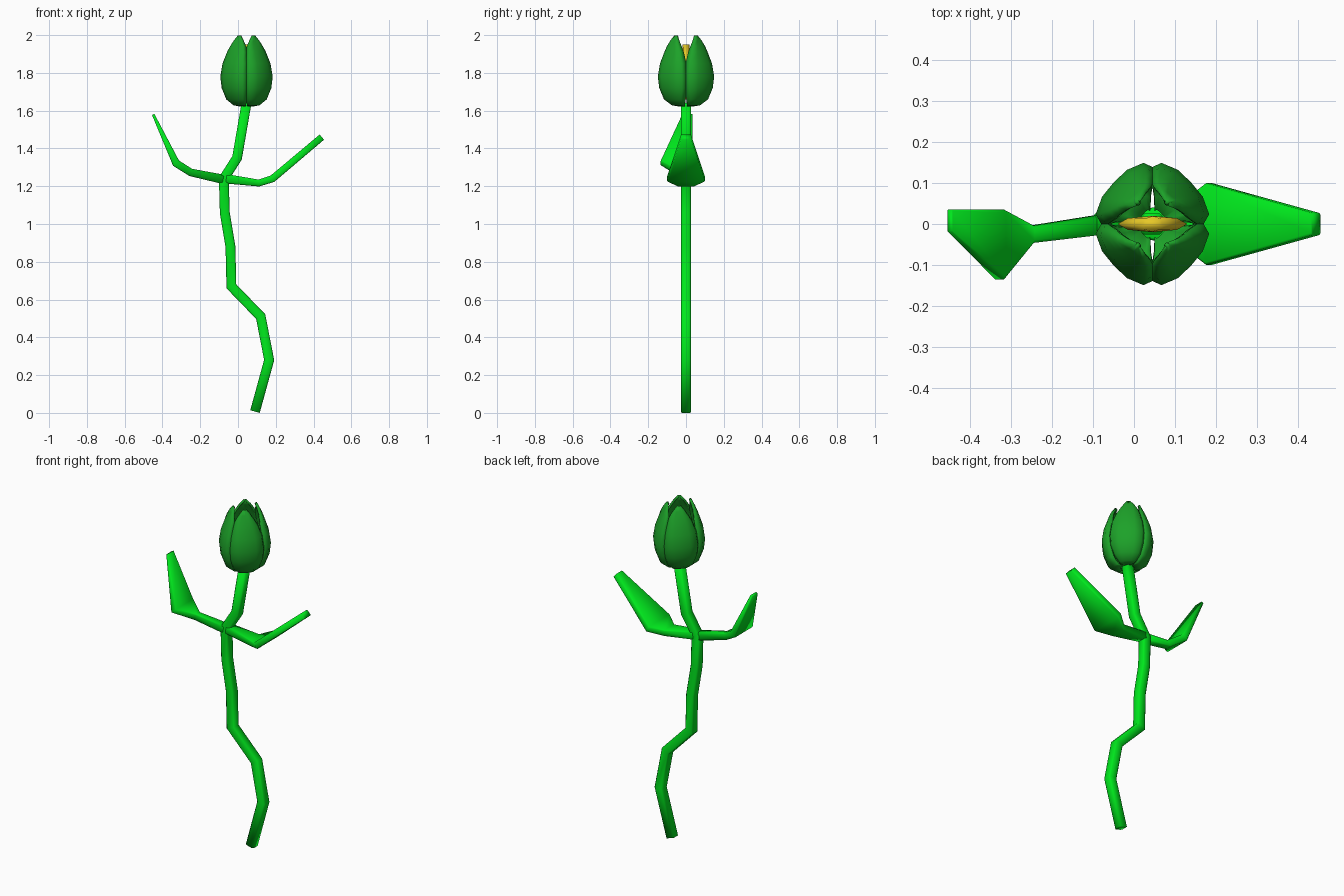
import bpy, bmesh, math
from mathutils import Vector

if "Cube" in bpy.data.objects:
    bpy.data.objects.remove(bpy.data.objects["Cube"])


def material(name, rgb):
    m = bpy.data.materials.new(name)
    m.diffuse_color = (*rgb, 1)
    m.use_nodes = True
    m.node_tree.nodes["Principled BSDF"].inputs["Base Color"].default_value = m.diffuse_color
    return m


LEAF_GREEN = material("bright_green", (0.0, 0.80, 0.012))
BUD_GREEN = material("dark_green", (0.012, 0.36, 0.022))
YELLOW = material("pollen_yellow", (0.80, 0.58, 0.02))


def finish(name, rings, mat, closed=True, angle=60):
    """Bridge rings of points into a skin; closed rings also get end caps."""
    bm = bmesh.new()
    vs = [[bm.verts.new(p) for p in r] for r in rings]
    n = len(rings[0])
    for a, b in zip(vs, vs[1:]):
        for i in range(n if closed else n - 1):
            j = (i + 1) % n
            bm.faces.new((a[i], a[j], b[j], b[i]))
    if closed:
        bm.faces.new(vs[0][::-1])
        bm.faces.new(vs[-1])
        bmesh.ops.recalc_face_normals(bm, faces=bm.faces)
    me = bpy.data.meshes.new(name)
    bm.to_mesh(me)
    bm.free()
    me.materials.append(mat)
    ob = bpy.data.objects.new(name, me)
    bpy.context.collection.objects.link(ob)
    bpy.ops.object.select_all(action='DESELECT')
    ob.select_set(True)
    bpy.context.view_layer.objects.active = ob
    bpy.ops.object.shade_smooth_by_angle(angle=math.radians(angle))
    return ob


def strip(name, points):
    """Chamfered square tube along (x, y, z, half width in y, half thickness)."""
    pos = [Vector((p[0], p[2])) for p in points]
    rings = []
    for i, (x, y, z, w, t) in enumerate(points):
        d0 = (pos[i] - pos[max(i - 1, 0)])
        d1 = (pos[min(i + 1, len(pos) - 1)] - pos[i])
        d0 = (d0 if d0.length else d1).normalized()
        d1 = (d1 if d1.length else d0).normalized()
        d = (d0 + d1).normalized()
        t /= max(d.dot(d1), 0.7)          # mitre at bends
        nx, nz = -d.y, d.x
        c = 0.3 * min(w, t)
        sec = [(w, t - c), (w - c, t), (c - w, t), (-w, t - c),
               (-w, c - t), (c - w, -t), (w - c, -t), (w, c - t)]
        rings.append([(x + nx * v, y + u, z + nz * v) for u, v in sec])
    return finish(name, rings, LEAF_GREEN, angle=179)


# Crooked stem
S = 0.026
strip("stem", [(x, 0, z, S, S) for x, z in
               [(0.09, 0.007), (0.165, 0.28), (0.12, 0.51), (-0.035, 0.67),
                (-0.04, 0.88), (-0.07, 1.06), (-0.075, 1.24), (-0.005, 1.35),
                (0.045, 1.64)]])

# Leaves with their stalks
strip("left_leaf", [(-0.07, 0, 1.235, 0.025, 0.025),
                    (-0.25, -0.025, 1.273, 0.021, 0.02),
                    (-0.328, -0.05, 1.322, 0.085, 0.02),
                    (-0.449, 0.008, 1.58, 0.027, 0.007)])
strip("right_leaf", [(-0.07, 0, 1.24, 0.025, 0.025),
                     (0.11, 0, 1.217, 0.048, 0.018),
                     (0.183, 0, 1.24, 0.1, 0.019),
                     (0.444, 0, 1.46, 0.027, 0.018)])

# Four cupped petals: rows of (z, radius, half angle, heading)
CX = 0.045
ROWS = [(1.622, 0.035, 36, 45), (1.628, 0.07, 41, 46), (1.66, 0.109, 45, 46.5),
        (1.72, 0.132, 48, 45), (1.78, 0.139, 48, 45), (1.85, 0.128, 47, 46),
        (1.91, 0.107, 42.5, 49), (1.94, 0.095, 37, 52),
        (1.97, 0.081, 26, 53), (1.998, 0.066, 9, 53)]
COLS = [(-1, 0.89), (-0.75, 1.03), (-0.38, 1.01), (0, 0.98),
        (0.38, 1.01), (0.75, 1.03), (1, 0.93)]
for name, sx, sy in [("petal_back_right", 1, 1), ("petal_back_left", -1, 1),
                     ("petal_front_left", -1, -1), ("petal_front_right", 1, -1)]:
    rings = []
    for z, r, ha, az in ROWS:
        row = []
        for t, f in COLS:
            a = math.radians(az + t * ha)
            row.append((CX + sx * 0.98 * r * f * math.cos(a),
                        sy * 1.055 * r * f * math.sin(a), z))
        rings.append(row if sx * sy > 0 else row[::-1])
    petal = finish(name, rings, BUD_GREEN, closed=False)
    mod = petal.modifiers.new("thickness", 'SOLIDIFY')
    mod.thickness = 0.012
    mod.offset = -1

# Flattened yellow pistil inside the bud
rings = []
for z, rx, ry in [(1.66, 0.015, 0.01), (1.75, 0.05, 0.018),
                  (1.85, 0.085, 0.02), (1.95, 0.025, 0.019)]:
    rings.append([(CX + rx * math.cos(k * math.pi / 4),
                   ry * math.sin(k * math.pi / 4), z) for k in range(8)])
finish("pistil", rings, YELLOW, angle=179)
